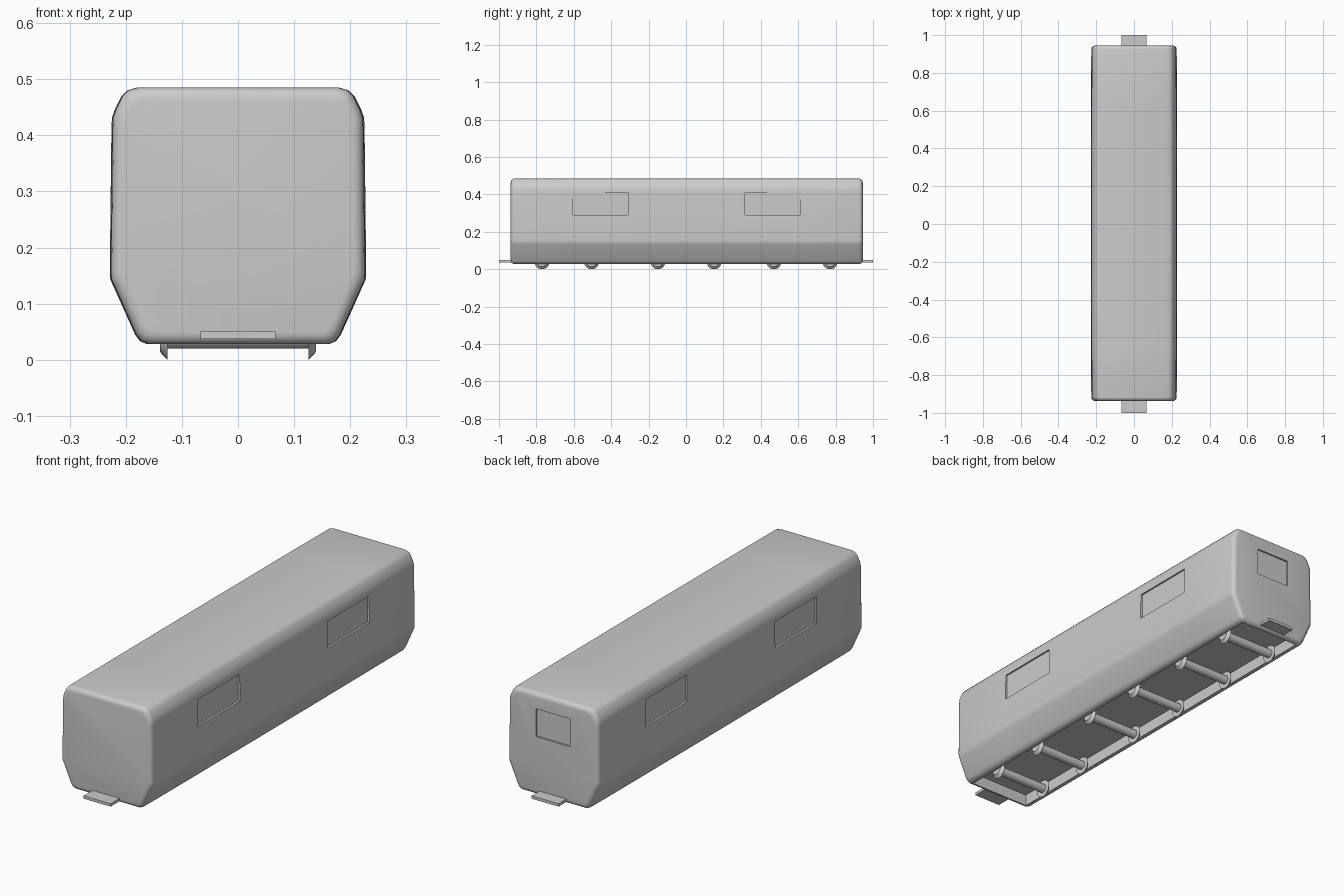
import bpy, bmesh, math
from mathutils import Matrix, Vector

if "Cube" in bpy.data.objects:
    bpy.data.objects.remove(bpy.data.objects["Cube"])

MID_Z = 0.257


def make_object(name, bm):
    bmesh.ops.recalc_face_normals(bm, faces=bm.faces)
    mesh = bpy.data.meshes.new(name)
    bm.to_mesh(mesh)
    bm.free()
    ob = bpy.data.objects.new(name, mesh)
    bpy.context.collection.objects.link(ob)
    return ob


def activate(ob):
    bpy.ops.object.select_all(action='DESELECT')
    ob.select_set(True)
    bpy.context.view_layer.objects.active = ob


def smooth(ob, angle=30):
    activate(ob)
    bpy.ops.object.shade_smooth_by_angle(angle=math.radians(angle))


def add_box(bm, lo, hi):
    lo, hi = Vector(lo), Vector(hi)
    m = Matrix.Translation((lo + hi) / 2) @ Matrix.Diagonal((*(hi - lo), 1))
    bmesh.ops.create_cube(bm, size=1, matrix=m)


def add_cone(bm, x0, x1, r0, r1, y, z, segments=24):
    depth = x1 - x0
    m = Matrix.Translation(((x0 + x1) / 2, y, z)) @ Matrix.Rotation(math.pi / 2, 4, 'Y')
    bmesh.ops.create_cone(bm, cap_ends=True, segments=segments,
                          radius1=r0, radius2=r1, depth=depth, matrix=m)


# Car body: half cross-section mirrored, lofted along y with rounded ends
half = [(0.162, 0.028), (0.174, 0.033), (0.183, 0.045), (0.222, 0.132),
        (0.227, 0.143), (0.228, 0.155), (0.225, 0.415), (0.224, 0.432),
        (0.219, 0.446), (0.207, 0.470), (0.197, 0.480), (0.180, 0.485)]
profile = half + [(-x, z) for x, z in reversed(half)]

FRONT, BACK, R = -0.937, 0.945, 0.02
stations = []
for k in range(5):
    a = k / 4 * math.pi / 2
    stations.append((R * (1 - math.sin(a)), R * (1 - math.cos(a))))
rings = [(FRONT + d, i) for i, d in stations]
rings += [(y, 0) for y in (-0.64, -0.2, 0.2, 0.64)]
rings += [(BACK - d, i) for i, d in reversed(stations)]

bm = bmesh.new()
loops = []
for y, inset in rings:
    bulge = 1.003 - 0.013 * abs(y) ** 2
    sx, sz = bulge - inset / 0.228, 1 - inset / 0.228
    loops.append([bm.verts.new((x * sx, y, MID_Z + (z - MID_Z) * sz)) for x, z in profile])
n = len(profile)
for a, b in zip(loops, loops[1:]):
    for j in range(n):
        bm.faces.new((a[j], a[(j + 1) % n], b[(j + 1) % n], b[j]))
bm.faces.new(loops[0])
bm.faces.new(loops[-1])
body = make_object("car_body", bm)

# Cutter: side windows, back window and underside recess
bm = bmesh.new()
for s in (-1, 1):
    for y0, y1 in ((-0.605, -0.31), (0.315, 0.61)):
        xs = sorted((s * 0.217, s * 0.3))
        add_box(bm, (xs[0], y0, 0.29), (xs[1], y1, 0.41))
add_box(bm, (-0.085, BACK - 0.008, 0.29), (0.085, 1.0, 0.415))
add_box(bm, (-0.15, -0.915, -0.05), (0.15, 0.92, 0.08))
cutter = make_object("recess_cutter", bm)
cutter.hide_render = True

mod = body.modifiers.new("recesses", 'BOOLEAN')
mod.operation = 'DIFFERENCE'
mod.solver = 'EXACT'
mod.object = cutter
activate(body)
bpy.ops.object.modifier_apply(modifier=mod.name)
bpy.data.objects.remove(cutter, do_unlink=True)
smooth(body, 35)

# Wheelsets: axle with a flanged, tapering wheel at each end
for i, y in enumerate((-0.77, -0.505, -0.15, 0.15, 0.47, 0.77)):
    bm = bmesh.new()
    add_cone(bm, -0.127, 0.127, 0.02, 0.02, y, 0.04)
    add_cone(bm, 0.126, 0.139, 0.04, 0.026, y, 0.04)
    add_cone(bm, -0.139, -0.126, 0.026, 0.04, y, 0.04)
    smooth(make_object(f"wheelset_{i + 1}", bm))

# Coupler plates at both ends
for name, y0, y1 in (("front_coupler", -1.0, -0.92), ("back_coupler", 0.925, 1.0)):
    bm = bmesh.new()
    add_box(bm, (-0.067, y0, 0.037), (0.067, y1, 0.05))
    make_object(name, bm)
